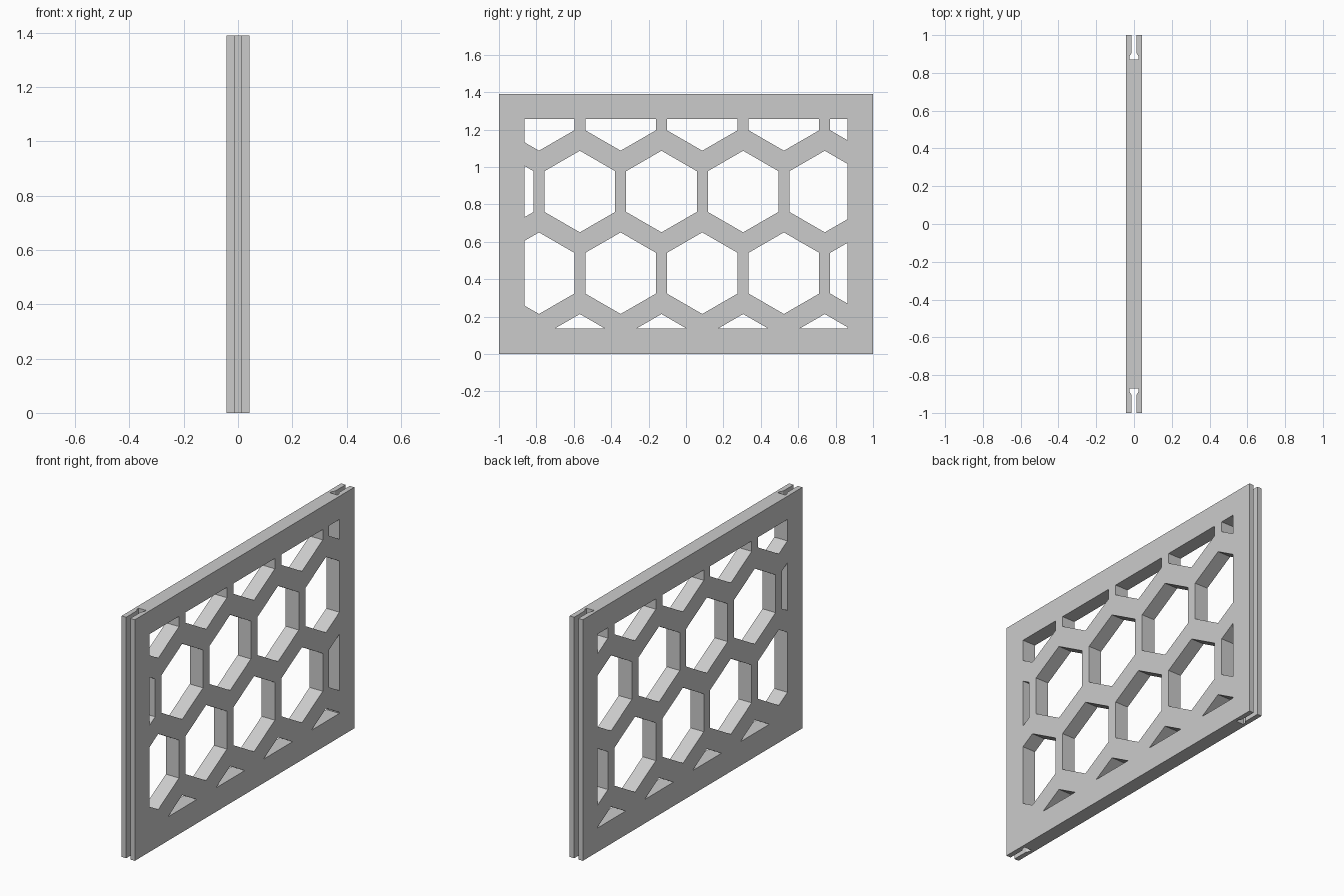
import bpy, bmesh, math
from mathutils import Vector

cube = bpy.data.objects.get("Cube")
if cube:
    bpy.data.objects.remove(cube, do_unlink=True)

HEIGHT, HALF_T = 1.39, 0.042            # panel height, half thickness
PITCH, RADIUS = 0.4365, 0.218           # honeycomb spacing, hexagon radius
WIN_Y, WIN_LOW, WIN_HIGH = 0.864, 0.138, 1.256

grey = bpy.data.materials.new("plain grey")
grey.use_nodes = True
grey.diffuse_color = (0.6, 0.6, 0.6, 1)
grey.node_tree.nodes["Principled BSDF"].inputs["Base Color"].default_value = (0.6, 0.6, 0.6, 1)


def make_object(name, bm):
    bmesh.ops.recalc_face_normals(bm, faces=bm.faces[:])
    mesh = bpy.data.meshes.new(name)
    bm.to_mesh(mesh)
    bm.free()
    mesh.materials.append(grey)
    obj = bpy.data.objects.new(name, mesh)
    bpy.context.collection.objects.link(obj)
    return obj


def extrude_all(bm, offset):
    """Turn every flat face into a closed prism."""
    res = bmesh.ops.extrude_face_region(bm, geom=bm.faces[:], use_keep_orig=True)
    verts = [g for g in res["geom"] if isinstance(g, bmesh.types.BMVert)]
    bmesh.ops.translate(bm, verts=verts, vec=offset)


# Rectangular panel
bm = bmesh.new()
bmesh.ops.create_cube(bm, size=1)
bmesh.ops.scale(bm, verts=bm.verts[:], vec=(2 * HALF_T, 2, HEIGHT))
bmesh.ops.translate(bm, verts=bm.verts[:], vec=(0, 0, HEIGHT / 2))
panel = make_object("honeycomb_panel", bm)

# Honeycomb openings, trimmed to the window inside the frame
bm = bmesh.new()
for row in range(4):
    zc = -0.004 + row * PITCH
    shift = -0.131 if row % 2 == 0 else 0.087
    for col in range(-3, 4):
        yc = shift + col * PITCH
        angles = [math.radians(30 + 60 * i) for i in range(6)]
        bm.faces.new([bm.verts.new((-0.1, yc + RADIUS * math.cos(a), zc + RADIUS * math.sin(a)))
                      for a in angles])
for co, no in (((0, WIN_Y, 0), (0, 1, 0)), ((0, -WIN_Y, 0), (0, -1, 0)),
               ((0, 0, WIN_HIGH), (0, 0, 1)), ((0, 0, WIN_LOW), (0, 0, -1))):
    bmesh.ops.bisect_plane(bm, geom=bm.verts[:] + bm.edges[:] + bm.faces[:],
                           plane_co=co, plane_no=no, clear_outer=True)
extrude_all(bm, Vector((0.2, 0, 0)))
openings = make_object("openings_cutter", bm)

# Keyhole-shaped joining slots down both short edges
half = [(0.013, 1.05), (0.013, 0.904), (0.024, 0.887), (0.024, 0.871)]
outline = half + [(-x, y) for x, y in reversed(half)]
bm = bmesh.new()
for side in (1, -1):
    bm.faces.new([bm.verts.new((x, side * y, -0.1)) for x, y in outline])
extrude_all(bm, Vector((0, 0, HEIGHT + 0.2)))
slots = make_object("slots_cutter", bm)

# Cut the panel
bpy.context.view_layer.objects.active = panel
for cutter in (openings, slots):
    cutter.hide_render = True
    mod = panel.modifiers.new(cutter.name, "BOOLEAN")
    mod.operation, mod.solver, mod.object = "DIFFERENCE", "EXACT", cutter
    bpy.ops.object.modifier_apply(modifier=mod.name)
    bpy.data.objects.remove(cutter, do_unlink=True)
